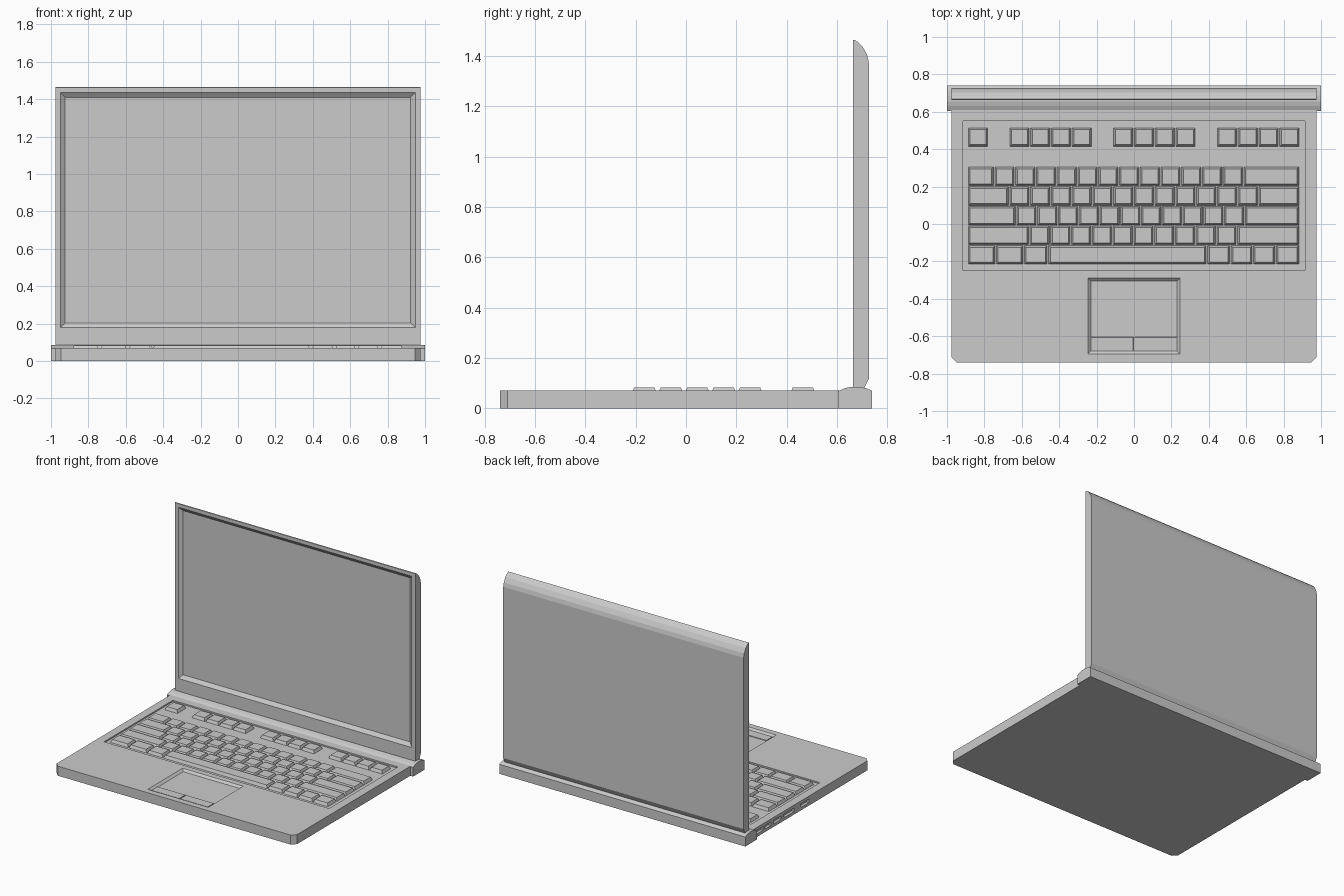
import bpy, bmesh

if "Cube" in bpy.data.objects:
    bpy.data.objects.remove(bpy.data.objects["Cube"])

grey = bpy.data.materials.new("plain grey")
grey.diffuse_color = (0.6, 0.6, 0.6, 1)
grey.use_nodes = True
grey.node_tree.nodes["Principled BSDF"].inputs["Base Color"].default_value = grey.diffuse_color


def finish(name, bm):
    bmesh.ops.recalc_face_normals(bm, faces=bm.faces)
    me = bpy.data.meshes.new(name)
    bm.to_mesh(me)
    bm.free()
    me.materials.append(grey)
    ob = bpy.data.objects.new(name, me)
    bpy.context.collection.objects.link(ob)
    return ob


def loft(bm, a, b):
    """Closed solid between two matching outlines."""
    va = [bm.verts.new(p) for p in a]
    vb = [bm.verts.new(p) for p in b]
    n = len(va)
    bm.faces.new(va[::-1])
    bm.faces.new(vb)
    for i in range(n):
        j = (i + 1) % n
        bm.faces.new((va[i], va[j], vb[j], vb[i]))


def frustum(bm, axis, u0, u1, v0, v1, w0, w1, grow=0.0, shrink=0.0):
    """Tapered box along an axis: rectangle grown at w0 and shrunk at w1."""
    def rect(w, d):
        uv = [(u0 - d, v0 - d), (u1 + d, v0 - d), (u1 + d, v1 + d), (u0 - d, v1 + d)]
        return [{'x': (w, u, v), 'y': (u, w, v), 'z': (u, v, w)}[axis] for u, v in uv]
    loft(bm, rect(w0, grow), rect(w1, -shrink))


def extrude_x(name, profile, half):
    bm = bmesh.new()
    loft(bm, [(-half, y, z) for y, z in profile], [(half, y, z) for y, z in profile])
    return finish(name, bm)


def cut(target, bm):
    cutter = finish(target.name + "_cutter", bm)
    cutter.hide_render = True
    cutter.hide_viewport = True
    cutter.display_type = 'WIRE'
    mod = target.modifiers.new("recesses", 'BOOLEAN')
    mod.object = cutter
    mod.operation = 'DIFFERENCE'
    mod.solver = 'EXACT'


# base with chamfered front corners
W, TOP = 0.977, 0.07
outline = [(-W, 0.61), (-W, -0.71), (-W + 0.03, -0.74), (W - 0.03, -0.74), (W, -0.71), (W, 0.61)]
bm = bmesh.new()
loft(bm, [(x, y, 0) for x, y in outline], [(x, y, TOP) for x, y in outline])
base = finish("base", bm)

# keyboard well, touchpad recess and left side ports
bm = bmesh.new()
frustum(bm, 'z', -0.915, 0.915, -0.248, 0.55, TOP + 0.02, TOP - 0.01)
frustum(bm, 'z', -0.247, 0.245, -0.695, -0.29, TOP + 0.015, TOP - 0.015, 0.016, 0.016)
for y0, y1 in ((0.50, 0.57), (0.41, 0.48), (0.29, 0.38), (0.14, 0.26), (-0.03, 0.06)):
    frustum(bm, 'x', y0, y1, 0.022, 0.048, -W - 0.02, -W + 0.02)
cut(base, bm)

# touchpad buttons
bm = bmesh.new()
for x0, x1 in ((-0.231, -0.003), (0.001, 0.229)):
    frustum(bm, 'z', x0, x1, -0.677, -0.604, 0.05, 0.06, 0, 0.002)
finish("touchpad_buttons", bm)

# keys: each row is a list of key edges, False gaps come from separate groups
U = 0.111
LEFT, RIGHT = -0.89, 0.885


def steps(start, count):
    return [start + U * i for i in range(count + 1)]


rows = [
    (0.415, steps(LEFT, 1)),
    (0.415, steps(LEFT + 2 * U, 4)),
    (0.415, steps(LEFT + 7 * U, 4)),
    (0.415, steps(LEFT + 12 * U, 4)),
    (0.205, [LEFT] + steps(-0.748, 12) + [RIGHT]),
    (0.10, [LEFT] + steps(-0.668, 12) + [RIGHT]),
    (-0.005, [LEFT] + steps(-0.63, 11) + [RIGHT]),
    (-0.11, [LEFT] + steps(-0.56, 10) + [RIGHT]),
    (-0.215, [LEFT, -0.74, -0.59, -0.46, 0.39, 0.515, 0.635, 0.757, RIGHT]),
]
bm = bmesh.new()
for y, edges in rows:
    for a, b in zip(edges, edges[1:]):
        frustum(bm, 'z', a + 0.003, b - 0.003, y - 0.001, y + 0.1, 0.058, 0.082, 0, 0.01)
finish("keys", bm)

# hinge bar across the back
extrude_x("hinge_bar", [(0.605, 0), (0.74, 0), (0.74, 0.07), (0.715, 0.08), (0.685, 0.085),
                        (0.655, 0.085), (0.63, 0.079), (0.605, 0.068)], 1.0)

# screen lid with rounded top back edge
lid = extrude_x("screen_lid", [(0.663, 0.08), (0.708, 0.08), (0.727, 0.117), (0.727, 1.375),
                               (0.72, 1.405), (0.702, 1.437), (0.682, 1.457),
                               (0.668, 1.465), (0.663, 1.462)], W)
bm = bmesh.new()
frustum(bm, 'y', -0.95, 0.948, 0.178, 1.436, 0.663 - 0.02, 0.663 + 0.02, 0.026, 0.026)
cut(lid, bm)
